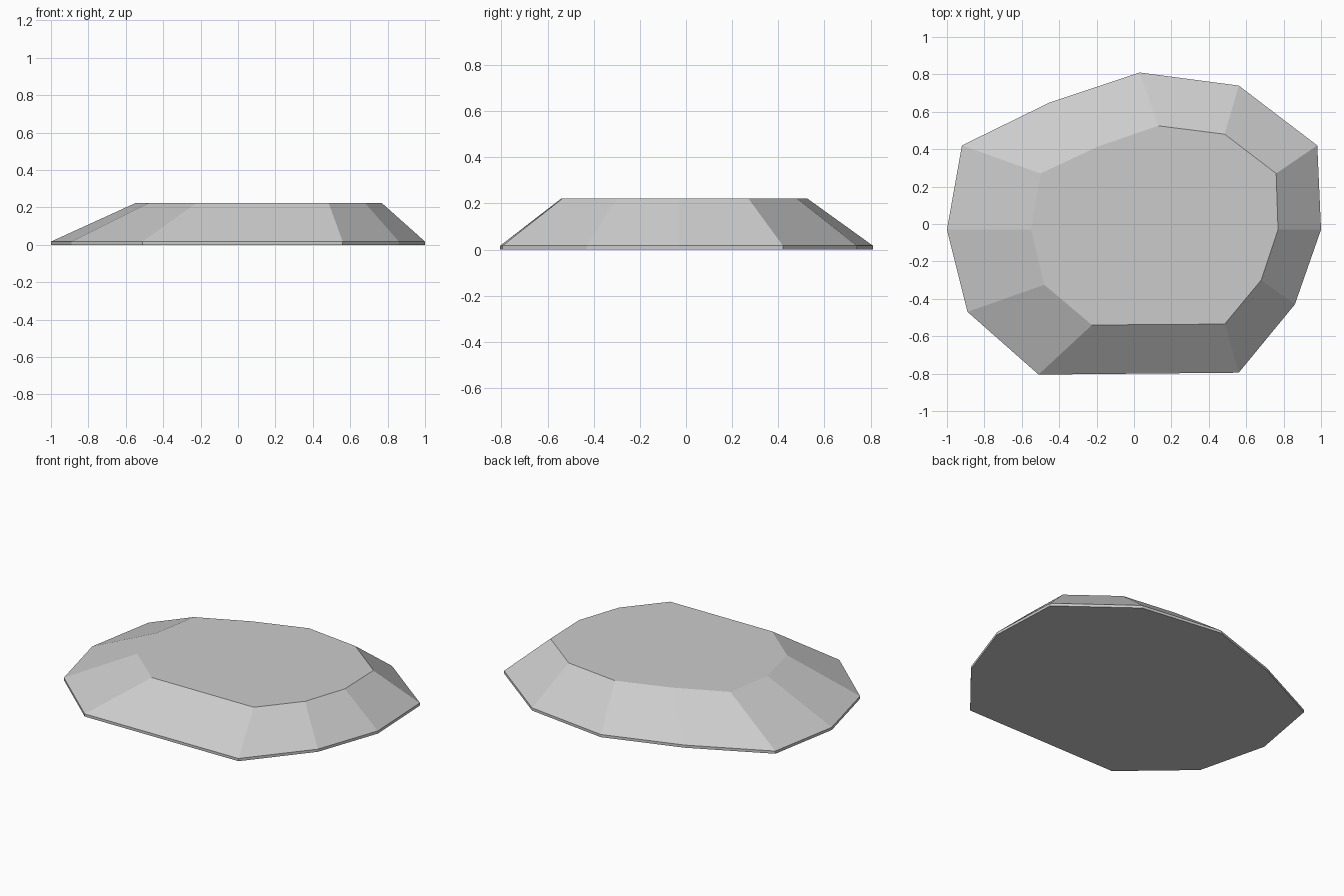
import bpy, bmesh

if "Cube" in bpy.data.objects:
    bpy.data.objects.remove(bpy.data.objects["Cube"])

# Outlines of the slab: wide foot and smaller flat top, matched corner by corner
FOOT = [(0.03, 0.81), (-0.45, 0.65), (-0.92, 0.42), (-1.0, -0.03), (-0.89, -0.47),
        (-0.51, -0.805), (0.56, -0.795), (0.86, -0.43), (1.0, -0.03), (0.98, 0.42), (0.56, 0.74)]
TOP = [(0.13, 0.525), (-0.19, 0.415), (-0.5, 0.27), (-0.55, -0.03), (-0.48, -0.325),
       (-0.225, -0.54), (0.485, -0.535), (0.68, -0.3), (0.77, -0.03), (0.76, 0.27), (0.485, 0.48)]
# Thin upright rim, then a sloping side up to the plateau
LAYERS = [(FOOT, 0.0), (FOOT, 0.017), (TOP, 0.222)]


def loft(name, layers, material):
    bm = bmesh.new()
    rings = [[bm.verts.new((x, y, z)) for x, y in outline] for outline, z in layers]
    for low, high in zip(rings, rings[1:]):
        n = len(low)
        for i in range(n):
            j = (i + 1) % n
            bm.faces.new((low[i], low[j], high[j], high[i]))
    bm.faces.new(rings[0][::-1])
    bm.faces.new(rings[-1])
    bmesh.ops.recalc_face_normals(bm, faces=bm.faces)
    mesh = bpy.data.meshes.new(name)
    bm.to_mesh(mesh)
    bm.free()
    mesh.materials.append(material)
    obj = bpy.data.objects.new(name, mesh)
    bpy.context.collection.objects.link(obj)
    return obj


stone = bpy.data.materials.new("light_grey_stone")
stone.diffuse_color = (0.6, 0.6, 0.6, 1)
stone.use_nodes = True
stone.node_tree.nodes["Principled BSDF"].inputs["Base Color"].default_value = stone.diffuse_color

# Flat rock slab
loft("rock_slab", LAYERS, stone)
